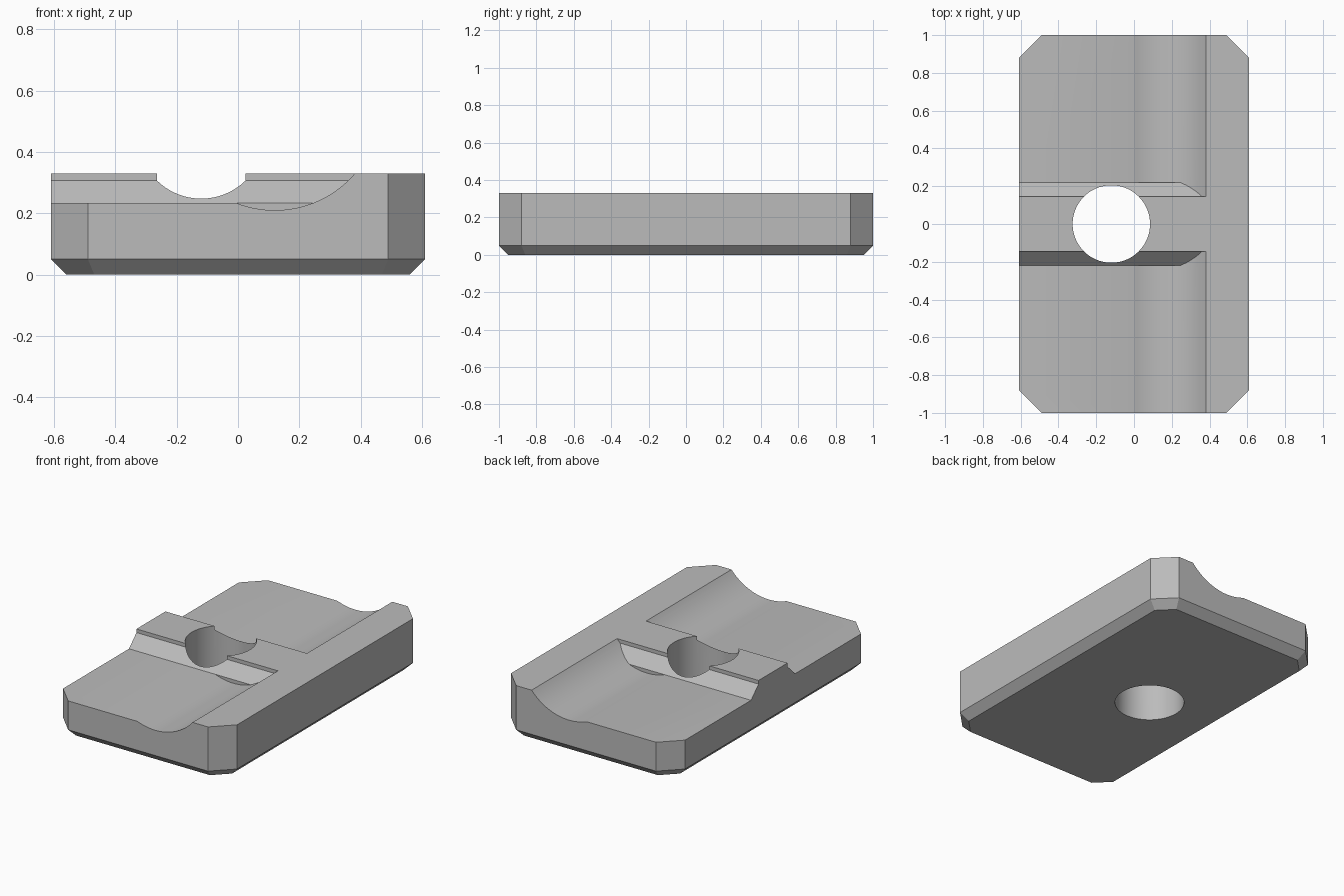
import bpy
import bmesh
from math import asin, cos, pi, radians, sin
from mathutils import Vector

if "Cube" in bpy.data.objects:
    bpy.data.objects.remove(bpy.data.objects["Cube"])

HALF_W, HALF_L, HEIGHT = 0.61, 1.0, 0.33
CORNER, CHAMFER = 0.12, 0.05
FLOOR = 0.233
HOLE_X, HOLE_R = -0.12, 0.205
GROOVE_X, GROOVE_R, GROOVE_BOTTOM = 0.12, 0.345, 0.21


def prism(name, points, sweep, bevel_base=0):
    """Closed solid made by sweeping a planar outline along a vector."""
    bm = bmesh.new()
    base = bm.faces.new([bm.verts.new(p) for p in points])
    base_edges = list(base.edges)
    swept = bmesh.ops.extrude_face_region(bm, geom=[base], use_keep_orig=True)
    verts = [g for g in swept["geom"] if isinstance(g, bmesh.types.BMVert)]
    bmesh.ops.translate(bm, verts=verts, vec=Vector(sweep))
    bmesh.ops.recalc_face_normals(bm, faces=bm.faces)
    if bevel_base:
        bmesh.ops.bevel(bm, geom=base_edges, offset=bevel_base,
                        segments=1, affect="EDGES")
    mesh = bpy.data.meshes.new(name)
    bm.to_mesh(mesh)
    bm.free()
    obj = bpy.data.objects.new(name, mesh)
    bpy.context.collection.objects.link(obj)
    return obj


def cut(target, cutter):
    """Subtract the cutter from the target and discard the cutter."""
    cutter.hide_render = True
    mod = target.modifiers.new("cut", "BOOLEAN")
    mod.operation, mod.solver, mod.object = "DIFFERENCE", "EXACT", cutter
    graph = bpy.context.evaluated_depsgraph_get()
    mesh = bpy.data.meshes.new_from_object(target.evaluated_get(graph))
    target.modifiers.clear()
    target.data = mesh
    bpy.data.objects.remove(cutter)


# Plate with clipped corners and a chamfered underside
a, b = HALF_W - CORNER, HALF_L - CORNER
quarter = [(HALF_W, b), (a, HALF_L)]
half = quarter + [(-x, y) for x, y in reversed(quarter)]
outline = half + [(-x, -y) for x, y in half]
plate = prism("clamp_plate", [(x, y, 0) for x, y in outline],
              (0, 0, HEIGHT), CHAMFER)

# Lowered floor that dips into a round lengthwise groove
centre_z = GROOVE_BOTTOM + GROOVE_R
start = -asin((centre_z - FLOOR) / GROOVE_R)
end = -asin((centre_z - HEIGHT) / GROOVE_R)
start = -pi - start
STEPS = 28
arc = []
for i in range(STEPS + 1):
    t = start + (end - start) * i / STEPS
    arc.append((GROOVE_X + GROOVE_R * cos(t), centre_z + GROOVE_R * sin(t)))
profile = [(-1, FLOOR)] + arc + [(arc[-1][0], 0.45), (-1, 0.45)]
recess = prism("recess_cutter", [(x, -1.2, z) for x, z in profile], (0, 2.4, 0))

# Cross rib left standing: sloped flanks with a short upright lip
side = [(0.22, 0.1), (0.22, FLOOR), (0.145, 0.307), (0.145, 0.6)]
section = side + [(-y, z) for y, z in reversed(side)]
rib = prism("rib_keeper", [(-1.2, y, z) for y, z in section], (2.4, 0, 0))
cut(recess, rib)
cut(plate, recess)

# Bolt hole through the rib
SIDES = 64
ring = [(HOLE_X + HOLE_R * cos(2 * pi * i / SIDES),
         HOLE_R * sin(2 * pi * i / SIDES), -0.2) for i in range(SIDES)]
cut(plate, prism("hole_cutter", ring, (0, 0, 1)))

# Plain grey finish
grey = bpy.data.materials.new("plain grey")
grey.use_nodes = True
colour = (0.5, 0.5, 0.5, 1)
grey.diffuse_color = colour
grey.node_tree.nodes["Principled BSDF"].inputs["Base Color"].default_value = colour
plate.data.materials.clear()
plate.data.materials.append(grey)
for face in plate.data.polygons:
    face.material_index = 0

bpy.context.view_layer.objects.active = plate
plate.select_set(True)
bpy.ops.object.shade_smooth_by_angle(angle=radians(30))
